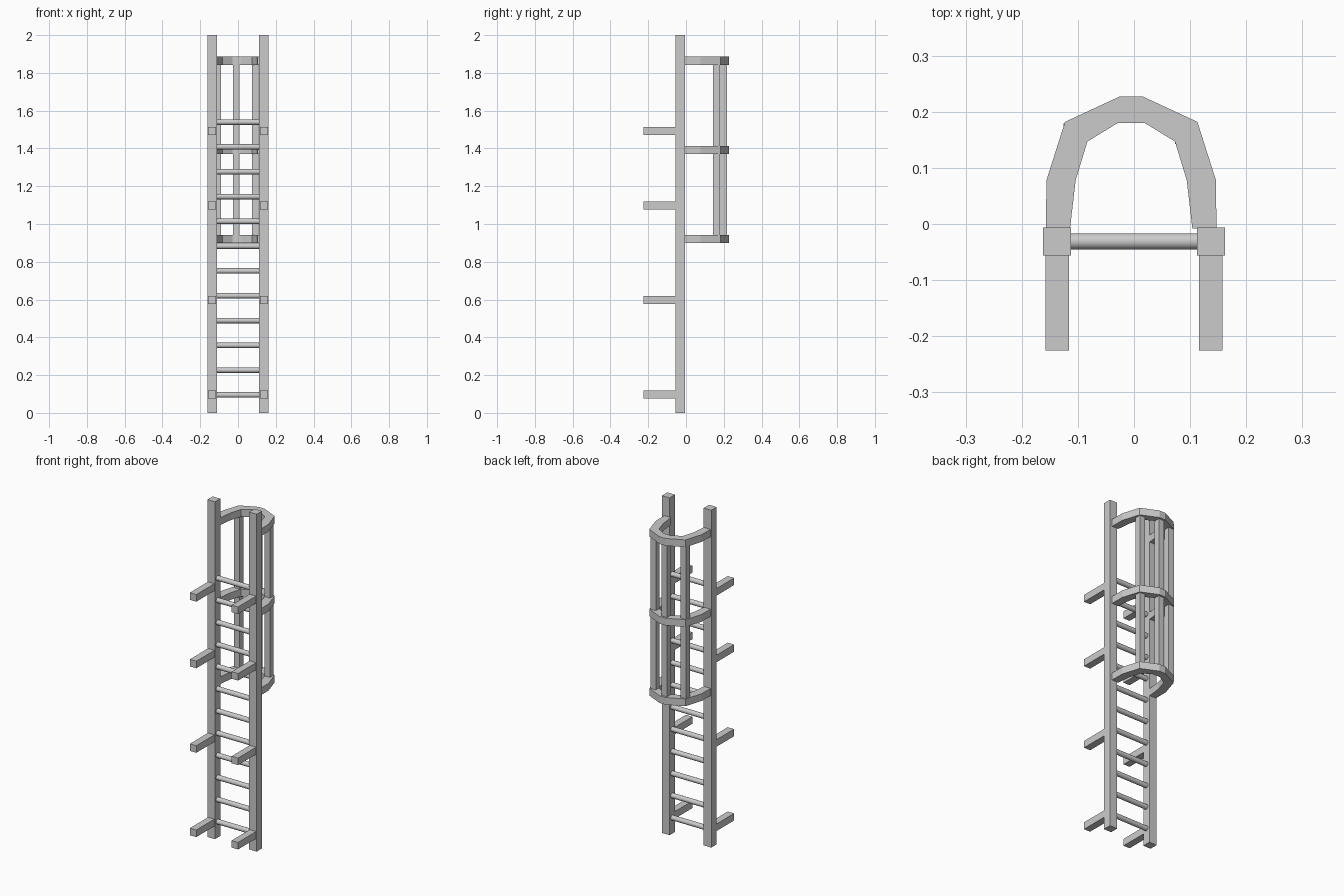
import bpy, bmesh, math

if "Cube" in bpy.data.objects:
    bpy.data.objects.remove(bpy.data.objects["Cube"])


def mesh_object(name, bm):
    bmesh.ops.recalc_face_normals(bm, faces=bm.faces[:])
    mesh = bpy.data.meshes.new(name)
    bm.to_mesh(mesh)
    bm.free()
    ob = bpy.data.objects.new(name, mesh)
    bpy.context.collection.objects.link(ob)
    return ob


def box(name, x, y, z):
    """Box from (min, max) pairs on each axis."""
    bm = bmesh.new()
    bmesh.ops.create_cube(bm, size=1)
    for v in bm.verts:
        v.co = [r[0] + (c + 0.5) * (r[1] - r[0]) for c, r in zip(v.co, (x, y, z))]
    return mesh_object(name, bm)


def hoop(name, z, height):
    """Flat-sided guard hoop: band between an outer and an inner outline."""
    cx = -0.005
    outer = [(0.152, -0.008), (0.151, 0.078), (0.118, 0.182), (0.020, 0.2275)]
    inner = [(0.109, -0.008), (0.099, 0.078), (0.078, 0.147), (0.024, 0.18)]
    full = lambda half: half + [(-x, y) for x, y in reversed(half)]
    bm = bmesh.new()
    rings = []
    for (ox, oy), (ix, iy) in zip(full(outer), full(inner)):
        corners = [(ox, oy, -1), (ox, oy, 1), (ix, iy, 1), (ix, iy, -1)]
        rings.append([bm.verts.new((cx + x, y, z + s * height / 2)) for x, y, s in corners])
    for a, b in zip(rings, rings[1:]):
        for i in range(4):
            j = (i + 1) % 4
            bm.faces.new((a[i], a[j], b[j], b[i]))
    bm.faces.new(rings[0])
    bm.faces.new(rings[-1])
    return mesh_object(name, bm)


# Side rails and wall brackets
for side, s in (("left", -1), ("right", 1)):
    x = s * 0.137
    box(f"{side}_rail", (x - 0.025, x + 0.025), (-0.056, -0.006), (0, 2))
    for i, z in enumerate((0.097, 0.597, 1.098, 1.493)):
        box(f"{side}_wall_bracket_{i + 1}", (x - 0.021, x + 0.021),
            (-0.225, -0.05), (z - 0.021, z + 0.021))

# Round rungs
for i in range(12):
    bpy.ops.mesh.primitive_cylinder_add(
        vertices=32, radius=0.0145, depth=0.236,
        location=(0, -0.031, 0.095 + i * 0.1313), rotation=(0, math.pi / 2, 0))
    bpy.context.object.name = f"rung_{i + 1}"
    bpy.ops.object.shade_smooth_by_angle()

# Safety cage hoops
for i, z in enumerate((0.921, 1.391, 1.864)):
    hoop(f"cage_hoop_{i + 1}", z, 0.043)

# Safety cage upright bars
for name, x, y in (("left", -0.108, 0.161), ("centre", -0.009, 0.198), ("right", 0.091, 0.161)):
    box(f"cage_bar_{name}", (x - 0.018, x + 0.018), (y - 0.018, y + 0.018), (0.91, 1.875))
